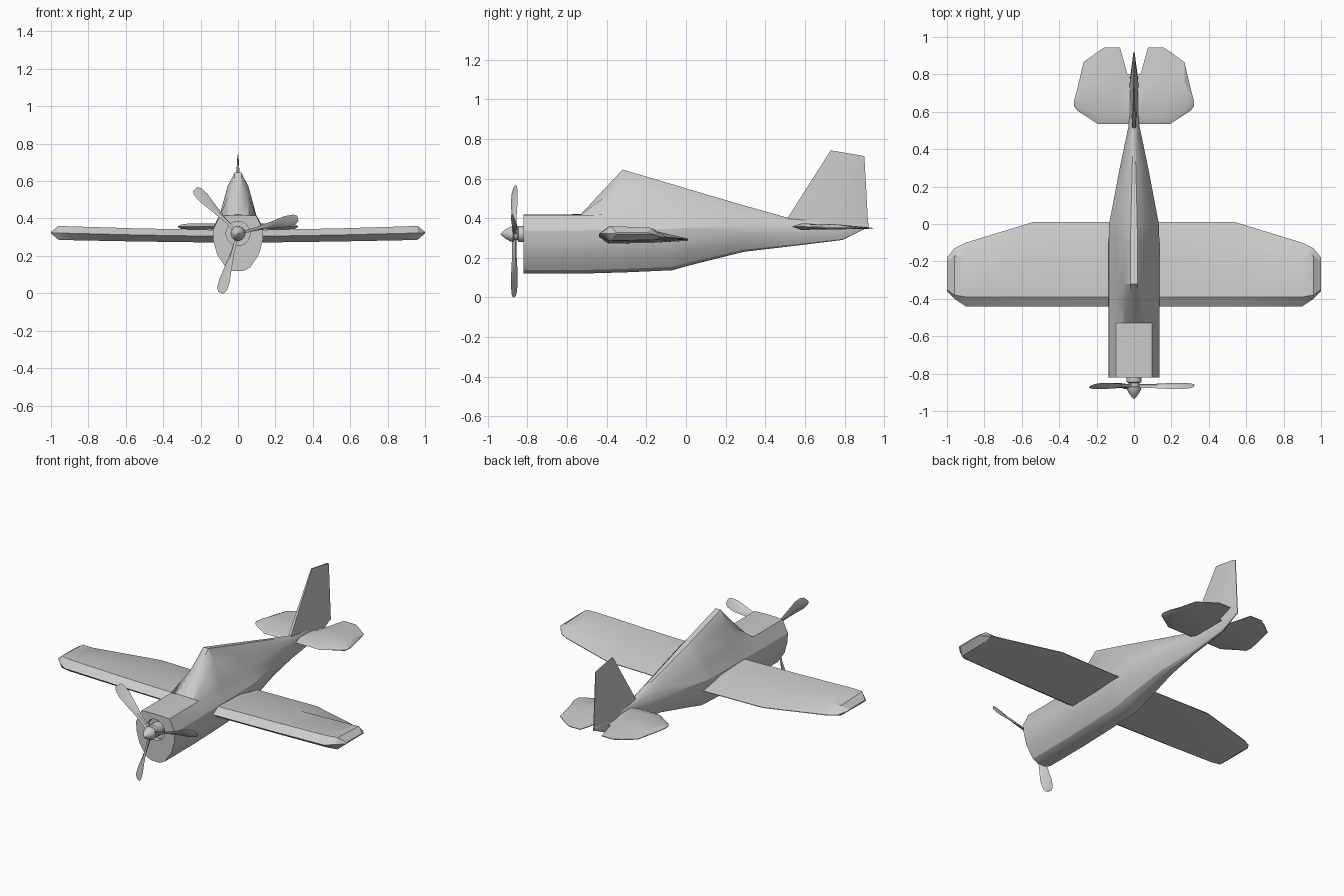
import bpy, bmesh, math
from mathutils import Vector, Matrix

if "Cube" in bpy.data.objects:
    bpy.data.objects.remove(bpy.data.objects["Cube"])


def loft(name, rings, angle=28):
    """Skin a list of equal-length closed rings and cap both ends."""
    bm = bmesh.new()
    rows = [[bm.verts.new(p) for p in ring] for ring in rings]
    n = len(rows[0])
    for a, b in zip(rows, rows[1:]):
        for i in range(n):
            j = (i + 1) % n
            bm.faces.new((a[i], a[j], b[j], b[i]))
    bm.faces.new(rows[0])
    bm.faces.new(rows[-1])
    bmesh.ops.remove_doubles(bm, verts=bm.verts, dist=0.0004)
    bmesh.ops.recalc_face_normals(bm, faces=bm.faces)
    me = bpy.data.meshes.new(name)
    bm.to_mesh(me)
    bm.free()
    ob = bpy.data.objects.new(name, me)
    bpy.context.collection.objects.link(ob)
    bpy.ops.object.select_all(action='DESELECT')
    ob.select_set(True)
    bpy.context.view_layer.objects.active = ob
    bpy.ops.object.shade_smooth_by_angle(angle=math.radians(angle))
    return ob


def mirror_ring(y, half):
    return [(x, y, z) for x, z in half] + [(-x, y, z) for x, z in reversed(half)]


def body_ring(y, w, bottom, shoulder, top):
    h = shoulder - bottom
    half = [(.13 * w, top), (.41 * w, shoulder + .68 * (top - shoulder)),
            (.72 * w, shoulder), (w, shoulder - .26 * h), (.98 * w, shoulder - .45 * h),
            (.83 * w, shoulder - .70 * h), (.48 * w, bottom + .06 * h), (.2 * w, bottom)]
    return mirror_ring(y, half)


HUB_Z = .32


def hub_ring(y, r):
    angs = [8, 22, 42, 70, 95, 122, 150, 172]
    return mirror_ring(y, [(r * math.sin(math.radians(a)),
                            HUB_Z + r * math.cos(math.radians(a))) for a in angs])


# Fuselage with recessed nose opening and canopy spine
stations = [(-.82, .135, .12, .415, .418), (-.53, .135, .12, .415, .42),
            (-.40, .135, .124, .418, .56), (-.32, .135, .126, .42, .645),
            (-.07, .135, .137, .42, .571), (0, .133, .157, .419, .55),
            (.29, .078, .23, .405, .465), (.52, .03, .257, .385, .40),
            (.79, .02, .29, .38, .388), (.92, .003, .355, .37, .376)]
loft("fuselage", [hub_ring(-.79, .065), hub_ring(-.82, .065)]
     + [body_ring(*s) for s in stations])


def wing_ring(x, le, te, mid, top, bot, front):
    c = (top + bot) / 2
    te_z = c - .25 * (top - bot)
    m_top = top - .12 * (top - bot)
    m_bot = bot + .06 * (top - bot)
    return [(x, le, c), (x, le + front, top), (x, mid, m_top),
            (x, te, te_z + .002), (x, te, te_z - .002),
            (x, mid, m_bot), (x, le + front, bot)]


def both_sides(half):
    return [wing_ring(-s[0], *s[1:]) for s in reversed(half)] + [wing_ring(*s) for s in half]


# Main wing: root to tip stations
loft("main_wing", both_sides([
    (.02, -.44, .01, -.17, .337, .270, .05), (.54, -.44, .01, -.17, .347, .277, .05),
    (.90, -.44, -.10, -.17, .358, .284, .05), (.96, -.40, -.13, -.17, .36, .286, .02),
    (1.0, -.36, -.18, -.20, .328, .320, .01)]))

# Tailplane with notch at the rudder
loft("tailplane", both_sides([
    (.01, .535, .80, .68, .373, .341, .045), (.035, .535, .80, .68, .373, .341, .045),
    (.075, .535, .945, .76, .373, .341, .045), (.155, .535, .945, .76, .373, .341, .045),
    (.195, .535, .92, .76, .373, .341, .045), (.27, .585, .865, .76, .372, .342, .03),
    (.305, .608, .715, .68, .368, .345, .02), (.32, .63, .66, .65, .359, .354, .01)]))


# Tail fin: thick at the base, folded from mid base to the rear top corner
def fin_ring(z, le, ridge, te, t, t_le):
    half = [(t_le, le), (t, ridge), (.002, te)]
    zs = z if len(z) == 3 else (z[0],) * 3
    pts = [(x, y, h) for (x, y), h in zip(half, zs)]
    return pts + [(-x, y, h) for x, y, h in reversed(pts)]


loft("tail_fin", [fin_ring((.35, .35, .35), .49, .74, .92, .024, .010),
                  fin_ring((.40, .40, .40), .512, .76, .917, .022, .009),
                  fin_ring((.742, .716, .71), .73, .885, .90, .004, .003)])

# Spinner
loft("spinner", [hub_ring(y, r) for y, r in
                 [(-.78, .04), (-.845, .04), (-.85, .03), (-.868, .03), (-.872, .04),
                  (-.885, .038), (-.912, .023), (-.935, .002)]], 40)

# Three twisted propeller blades
blade = [(.015, .014, .010, 60), (.10, .014, .008, 50), (.20, .026, .006, 38),
         (.265, .034, .005, 30), (.31, .030, .004, 26), (.33, .017, .003, 24)]
for k in range(3):
    spin = Matrix.Rotation(math.radians(-(14 + 120 * k)), 4, 'Y')
    rings = []
    for r, w, t, pitch in blade:
        p = math.radians(pitch)
        chord = Vector((0, -math.sin(p), math.cos(p)))
        normal = Vector((0, math.cos(p), math.sin(p)))
        c = Vector((r, 0, 0))
        rings.append([spin @ (c + o) + Vector((0, -.866, HUB_Z))
                      for o in (chord * w, normal * t, -chord * w, -normal * t)])
    loft(f"propeller_blade_{k + 1}", rings)
